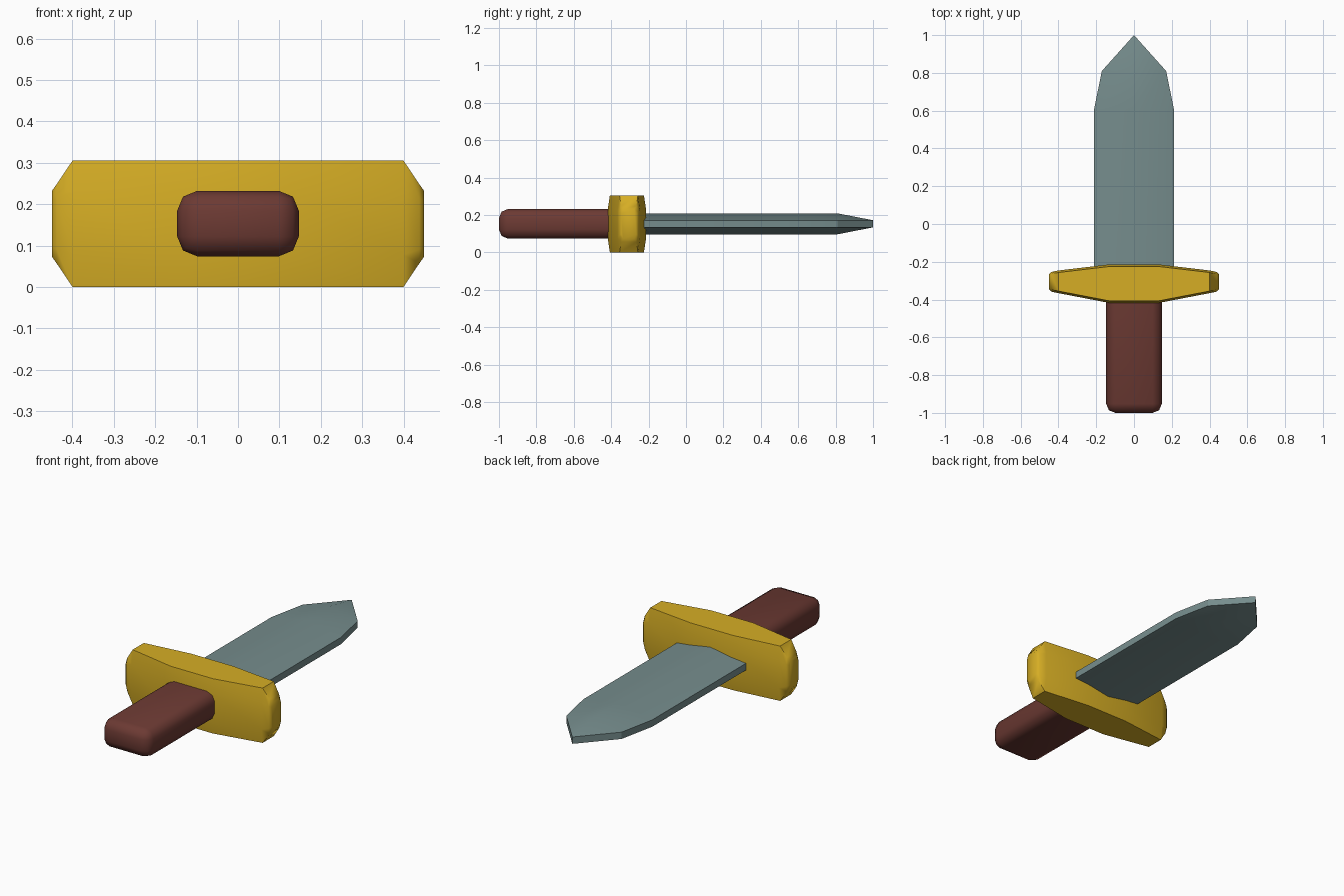
import bpy, bmesh, math

if "Cube" in bpy.data.objects:
    bpy.data.objects.remove(bpy.data.objects["Cube"])

ZC = 0.153  # mid-height shared by all parts


def material(name, rgb):
    m = bpy.data.materials.new(name)
    m.diffuse_color = (*rgb, 1)
    m.use_nodes = True
    m.node_tree.nodes["Principled BSDF"].inputs["Base Color"].default_value = m.diffuse_color
    return m


def finish(bm, name, mat, angle=35):
    bmesh.ops.remove_doubles(bm, verts=bm.verts, dist=1e-5)
    bmesh.ops.recalc_face_normals(bm, faces=bm.faces)
    me = bpy.data.meshes.new(name)
    bm.to_mesh(me)
    bm.free()
    ob = bpy.data.objects.new(name, me)
    bpy.context.collection.objects.link(ob)
    me.materials.append(mat)
    bpy.ops.object.select_all(action='DESELECT')
    ob.select_set(True)
    bpy.context.view_layer.objects.active = ob
    bpy.ops.object.shade_smooth_by_angle(angle=math.radians(angle))
    return ob


def loft(rings):
    """Skin a list of equal-length closed rings and cap both ends."""
    bm = bmesh.new()
    vs = [[bm.verts.new(p) for p in r] for r in rings]
    n = len(vs[0])
    for a, b in zip(vs, vs[1:]):
        for i in range(n):
            j = (i + 1) % n
            bm.faces.new((a[i], a[j], b[j], b[i]))
    bm.faces.new(vs[0])
    bm.faces.new(vs[-1])
    return bm


steel = material("blue grey steel", (0.18, 0.265, 0.265))
gold = material("gold", (0.67, 0.42, 0.018))
brown = material("dark brown", (0.15, 0.042, 0.033))


# Blade: flattened hexagon section with a central ridge, narrowing to an edge
bm = bmesh.new()
E, R = 0.019, 0.056
stations = [(-0.30, 0.213), (0.60, 0.213), (0.81, 0.17)]
rings = []
for y, w in stations:
    pts = [(-w, E), (0, R), (w, E), (w, -E), (0, -R), (-w, -E)]
    rings.append([bm.verts.new((x, y, ZC + z)) for x, z in pts])
for a, b in zip(rings, rings[1:]):
    for i in range(6):
        j = (i + 1) % 6
        bm.faces.new((a[i], a[j], b[j], b[i]))
bm.faces.new(rings[0])
tip_top = bm.verts.new((0, 1, ZC + E))
tip_low = bm.verts.new((0, 1, ZC - E))
l = rings[-1]
for face in ((l[0], l[1], tip_top), (l[1], l[2], tip_top),
             (l[3], l[4], tip_low), (l[4], l[5], tip_low),
             (l[2], l[3], tip_low, tip_top), (l[5], l[0], tip_top, tip_low)):
    bm.faces.new(face)
finish(bm, "blade", steel, 30)

# Crossguard: lofted along x, thick in the middle, clipped at the ends
half = [(0.45, 0.040, 0.079, 0.055), (0.438, 0.052, 0.096, 0.062),
        (0.40, 0.060, 0.1525, 0.075), (0.13, 0.102, 0.1525, 0.08)]
sections = [(-x, hy, hz, s) for x, hy, hz, s in half] + half[::-1]
rings = []
for x, hy, hz, s in sections:
    t = hy - 0.011
    pts = [(-hy, -s), (-t, -hz), (t, -hz), (hy, -s),
           (hy, s), (t, hz), (-t, hz), (-hy, s)]
    yc = -0.306 if abs(x) > 0.3 else -0.316
    rings.append([(x, yc + y, 0.1525 + z) for y, z in pts])
finish(loft(rings), "crossguard", gold, 40)

# Grip: box with rounded edges, running into the crossguard
bm = bmesh.new()
bmesh.ops.create_cube(bm, size=1)
for v in bm.verts:
    v.co = (v.co.x * 0.294, v.co.y * 0.70 - 0.65, v.co.z * 0.158 + ZC)
edges = [e for e in bm.edges if min(v.co.y for v in e.verts) < -0.9]
bmesh.ops.bevel(bm, geom=edges, offset=0.048, segments=2, profile=0.5,
                affect='EDGES')
finish(bm, "grip", brown, 50)
